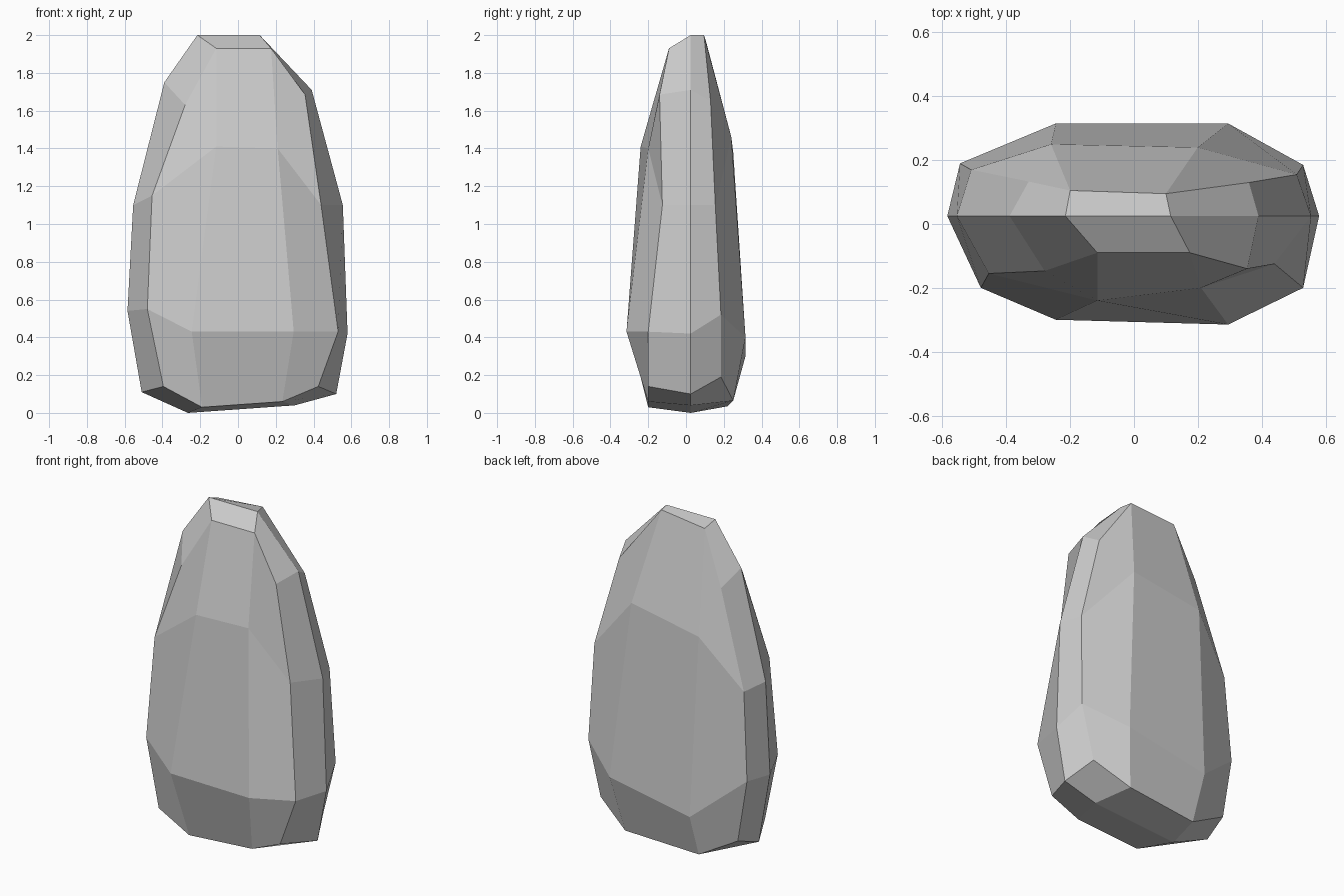
import bpy, bmesh

if "Cube" in bpy.data.objects:
    bpy.data.objects.remove(bpy.data.objects["Cube"])

# Side spines (x, z), top to bottom, lying in the plane y = MID
MID = 0.025
spines = {
    "L": [(-.215, 2.0), (-.39, 1.75), (-.555, 1.1), (-.585, .54), (-.51, .11), (-.265, 0)],
    "R": [(.115, 2.0), (.39, 1.71), (.555, 1.1), (.58, .42), (.52, .10), (.30, .04)],
}
# Front and back ridges (x, y, z), top to bottom
ridges = {
    "FL": [(-.115, -.09, 1.93), (-.115, -.24, 1.41), (-.245, -.30, .43), (-.19, -.20, .03)],
    "FR": [(.175, -.09, 1.93), (.21, -.20, 1.40), (.295, -.315, .43), (.235, -.20, .06)],
    "BL": [(-.20, .105, 1.97), (-.26, .25, 1.38), (-.245, .315, .30), (-.24, .22, .035)],
    "BR": [(.10, .095, 2.0), (.20, .24, 1.46), (.295, .315, .40), (.236, .25, .065)],
}
# Corner ridges between each side and the front or back
corners = {
    "FL": [(-.28, -.147, 1.63), (-.455, -.155, 1.15), (-.48, -.20, .55), (-.395, -.20, .14)],
    "FR": [(.355, -.14, 1.685), (.44, -.125, 1.10), (.53, -.20, .43), (.425, -.20, .14)],
    "BL": [(-.33, .133, 1.65), (-.51, .17, 1.08), (-.545, .19, .55), (-.483, .19, .17)],
    "BR": [(.36, .13, 1.65), (.51, .155, 1.10), (.53, .185, .52), (.447, .185, .19)],
}

bm = bmesh.new()
S = {k: [bm.verts.new((x, MID, z)) for x, z in p] for k, p in spines.items()}
F = {k: [bm.verts.new(c) for c in p] for k, p in ridges.items()}
C = {k: [bm.verts.new(c) for c in p] for k, p in corners.items()}


def strip(a, b):
    """Join two columns with quads."""
    for i in range(len(a) - 1):
        bm.faces.new((a[i], a[i + 1], b[i + 1], b[i]))


# Facets around the stone
for k in F:
    strip(C[k], F[k])
    strip(S[k[1]], [F[k][0]] + C[k] + [F[k][-1]])
for s in "FB":
    l, r = F[s + "L"], F[s + "R"]
    strip(l, r)
    # Top and bottom caps
    for i in (0, -1):
        bm.faces.new((S["L"][i], l[i], r[i], S["R"][i]))

bmesh.ops.recalc_face_normals(bm, faces=bm.faces)
mesh = bpy.data.meshes.new("standing_stone")
bm.to_mesh(mesh)
bm.free()
stone = bpy.data.objects.new("standing_stone", mesh)
bpy.context.collection.objects.link(stone)
